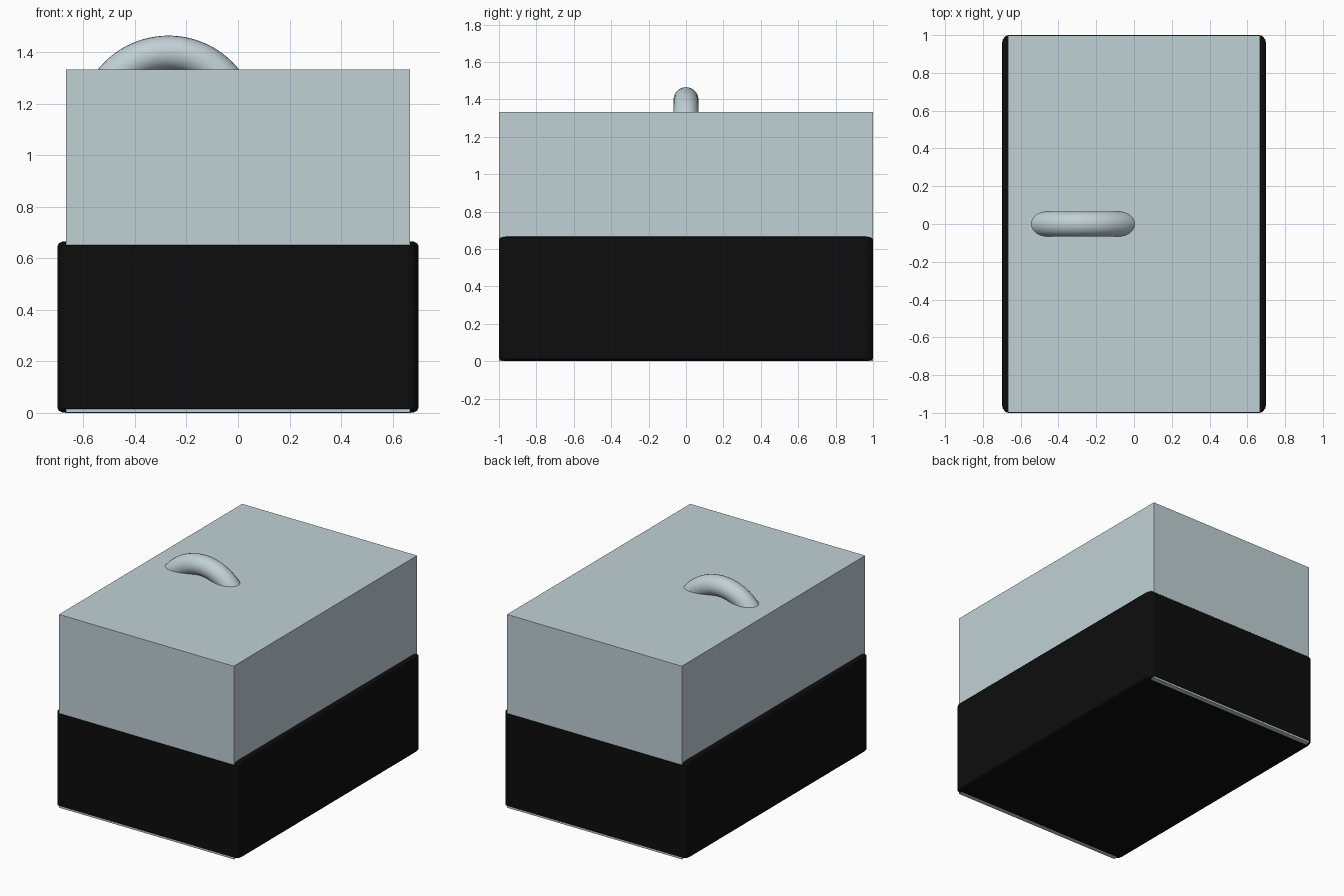
import bpy, bmesh
from mathutils import Matrix

if "Cube" in bpy.data.objects:
    bpy.data.objects.remove(bpy.data.objects["Cube"])


def material(name, rgb):
    m = bpy.data.materials.new(name)
    m.diffuse_color = (*rgb, 1.0)
    m.use_nodes = True
    m.node_tree.nodes["Principled BSDF"].inputs["Base Color"].default_value = m.diffuse_color
    return m


def finish(name, mat, smooth=False):
    ob = bpy.context.object
    ob.name = ob.data.name = name
    ob.data.materials.append(mat)
    if smooth:
        bpy.ops.object.shade_smooth_by_angle()
    return ob


pale_grey = material("pale blue grey", (0.53, 0.635, 0.67))
black = material("black", (0.004, 0.004, 0.004))

# Tall pale box, a hair inside the black base at its ends and underside
bpy.ops.mesh.primitive_cube_add(size=2, location=(0, 0, 0.6675))
box = finish("box_body", pale_grey)
box.data.transform(Matrix.Diagonal((0.667, 0.9985, 0.666, 1)))

# Wider black base; bevelled before stretching, so the rounding is uneven
bpy.ops.mesh.primitive_cube_add(size=2, location=(0, 0, 0.3335))
base = bpy.context.object
base.scale = (0.70, 1.0, 0.3335)
bevel = base.modifiers.new("rounded_edges", "BEVEL")
bevel.width = 0.05
bevel.segments = 3
finish("black_base", black)

# Arched handle: the top slice of a ring standing in the lid
bpy.ops.mesh.primitive_torus_add(major_radius=0.285, minor_radius=0.067,
                                 major_segments=96, minor_segments=24)
handle = bpy.context.object
handle.data.transform(Matrix.Translation((-0.27, 0, 1.113))
                      @ Matrix.Rotation(1.5707963, 4, 'X'))
bm = bmesh.new()
bm.from_mesh(handle.data)
bmesh.ops.bisect_plane(bm, geom=bm.verts[:] + bm.edges[:] + bm.faces[:],
                       plane_co=(0, 0, 1.325), plane_no=(0, 0, 1),
                       clear_inner=True)
bm.to_mesh(handle.data)
bm.free()
finish("lid_handle", pale_grey, smooth=True)
